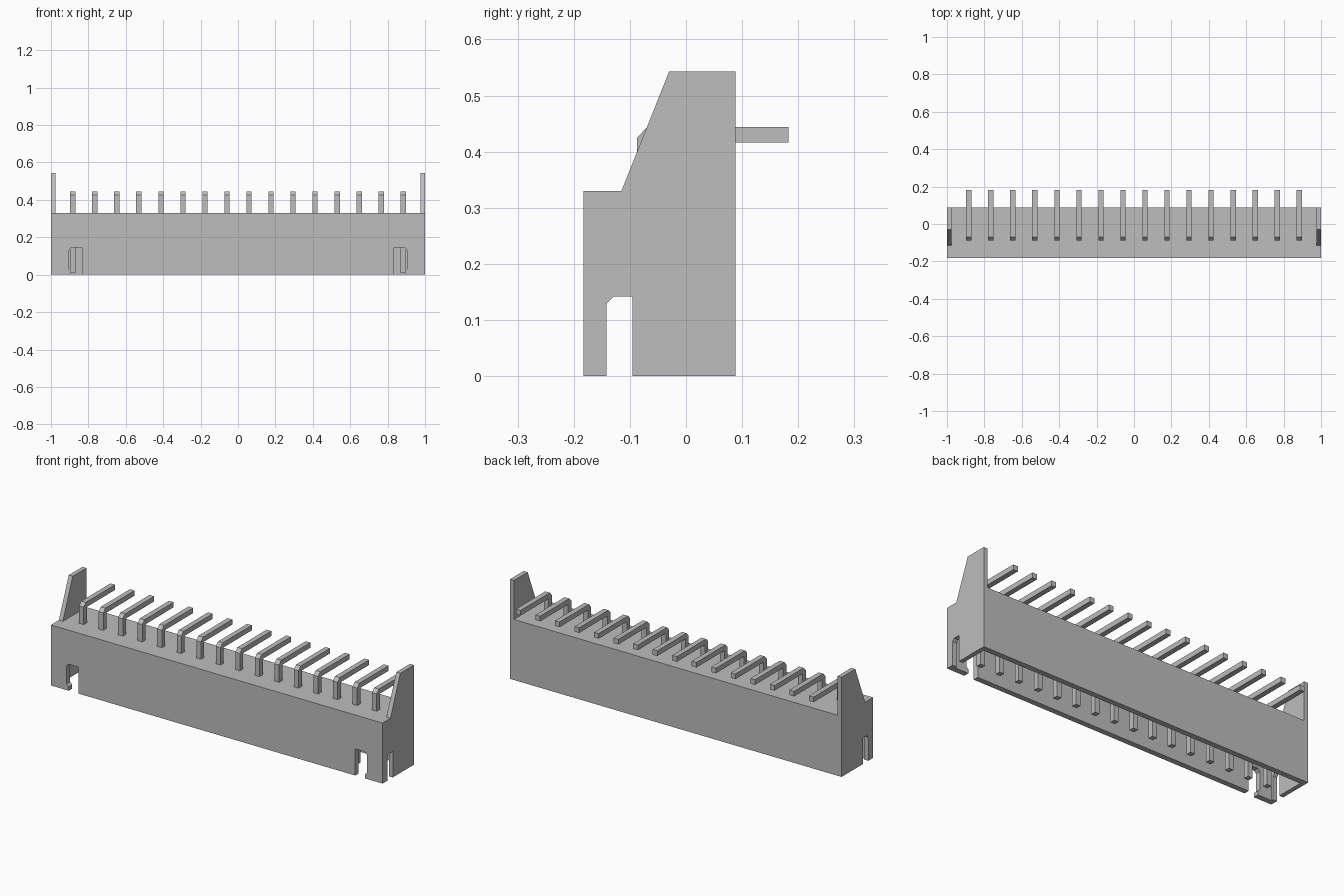
import bpy
import bmesh

cube = bpy.data.objects.get("Cube")
if cube:
    bpy.data.objects.remove(cube, do_unlink=True)

grey = bpy.data.materials.new("light grey")
grey.use_nodes = True
colour = (0.51, 0.51, 0.51, 1)
grey.diffuse_color = colour
grey.node_tree.nodes["Principled BSDF"].inputs["Base Color"].default_value = colour


def prism(name, profile, axis, lo, hi):
    """Extrude a (y, z) profile along x, or an (x, z) profile along y."""
    bm = bmesh.new()
    place = (lambda a, z: (lo, a, z)) if axis == "x" else (lambda a, z: (a, lo, z))
    face = bm.faces.new([bm.verts.new(place(a, z)) for a, z in profile])
    new = bmesh.ops.extrude_face_region(bm, geom=[face])["geom"]
    shift = (hi - lo, 0, 0) if axis == "x" else (0, hi - lo, 0)
    bmesh.ops.translate(bm, verts=[v for v in new if isinstance(v, bmesh.types.BMVert)], vec=shift)
    bmesh.ops.recalc_face_normals(bm, faces=bm.faces)
    mesh = bpy.data.meshes.new(name)
    bm.to_mesh(mesh)
    bm.free()
    mesh.materials.append(grey)
    obj = bpy.data.objects.new(name, mesh)
    bpy.context.collection.objects.link(obj)
    return obj


def rect(a0, a1, z0, z1):
    return [(a0, z0), (a1, z0), (a1, z1), (a0, z1)]


def cut(target, cutter):
    """Subtract the cutter, then discard it."""
    cutter.hide_render = True
    mod = target.modifiers.new("cut", "BOOLEAN")
    mod.operation = "DIFFERENCE"
    mod.solver = "EXACT"
    mod.object = cutter
    bpy.context.view_layer.objects.active = target
    bpy.ops.object.modifier_apply(modifier=mod.name)
    bpy.data.objects.remove(cutter, do_unlink=True)


FRONT, BACK = -0.183, 0.088
DECK, TOP, FLOOR = 0.33, 0.543, 0.24
INNER = 0.976

# Housing with the end ears in its side outline
housing = prism("housing", [(FRONT, 0), (BACK, 0), (BACK, TOP), (-0.03, TOP),
                            (-0.115, DECK), (FRONT, DECK)], "x", -1, 1)

# Space between the ears, and the socket opening downwards
cut(housing, prism("ear_gap", rect(-0.3, 0.3, DECK, 0.7), "x", -INNER, INNER))
cut(housing, prism("socket", rect(FRONT + 0.03, BACK - 0.03, -0.1, FLOOR), "x", -INNER, INNER))

# Slots through both end walls
cut(housing, prism("end_slots", [(-0.142, -0.1), (-0.095, -0.1), (-0.095, 0.142),
                                 (-0.129, 0.142), (-0.142, 0.128)], "x", -1.1, 1.1))

# Hooked notches in the front wall
for side in (-1, 1):
    outline = [(0.835, -0.1), (0.893, -0.1), (0.893, 0.022), (0.906, 0.034),
               (0.906, 0.132), (0.893, 0.145), (0.835, 0.145)]
    cut(housing, prism("front_notch", [(side * x, z) for x, z in outline], "y", -0.3, -0.148))

# Row of bent pins
pin_outline = [(-0.087, 0.008), (-0.059, 0.008), (-0.059, 0.416), (0.183, 0.416),
               (0.183, 0.444), (-0.069, 0.444), (-0.087, 0.425)]
COUNT, PITCH = 16, 0.1178
for i in range(COUNT):
    x = (i - (COUNT - 1) / 2) * PITCH
    prism(f"pin_{i + 1}", pin_outline, "x", x - 0.014, x + 0.014)
